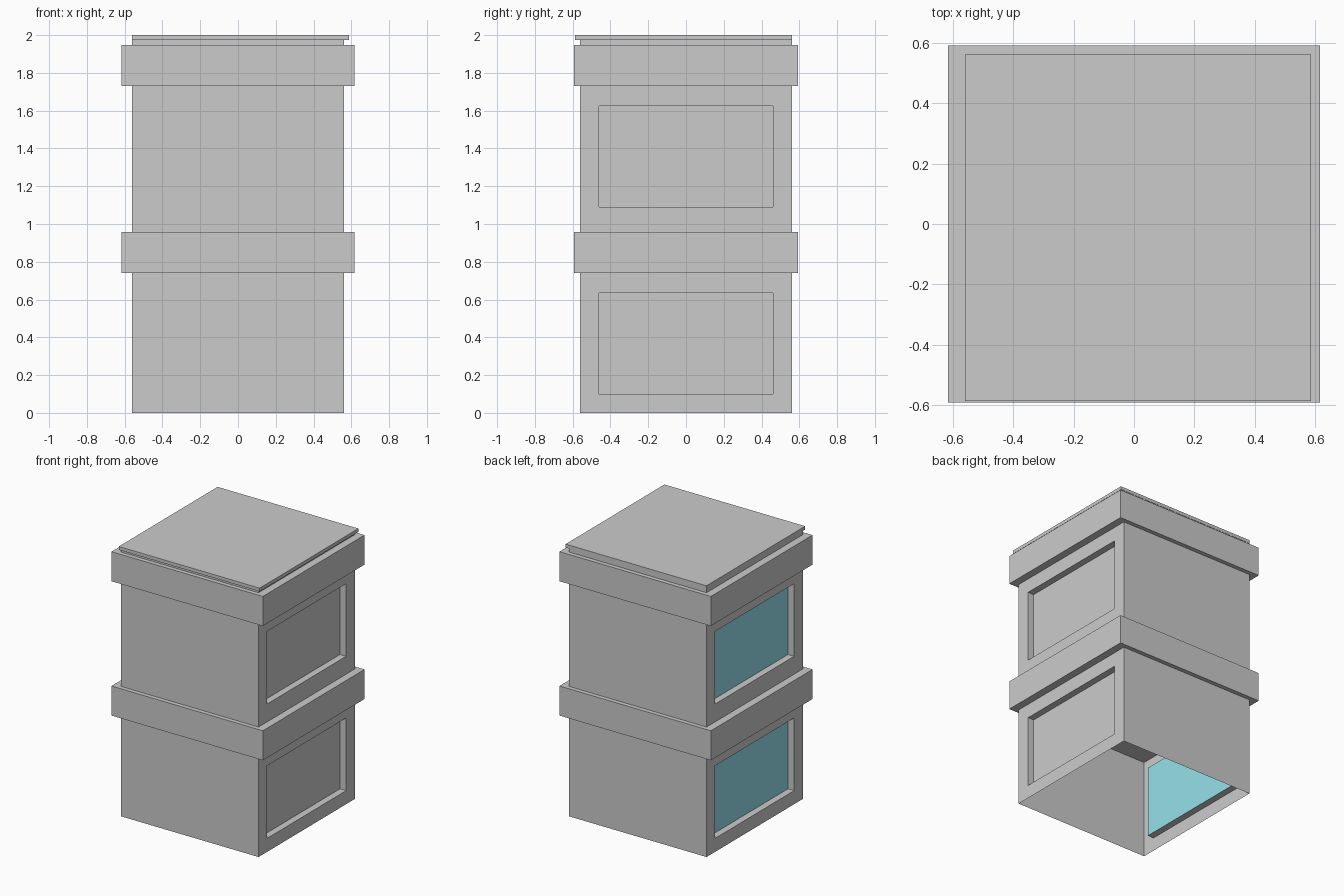
import bpy, bmesh

if "Cube" in bpy.data.objects:
    bpy.data.objects.remove(bpy.data.objects["Cube"])

W = 0.56          # half width of the body
DEPTH = 0.05      # window recess depth
STEP = 0.99       # height of one tier


def make_object(name, bm, colour=None):
    mesh = bpy.data.meshes.new(name)
    bm.to_mesh(mesh)
    bm.free()
    obj = bpy.data.objects.new(name, mesh)
    bpy.context.collection.objects.link(obj)
    if colour:
        mat = bpy.data.materials.get(colour[0]) or bpy.data.materials.new(colour[0])
        mat.diffuse_color = colour[1]
        mat.use_nodes = True
        mat.node_tree.nodes["Principled BSDF"].inputs["Base Color"].default_value = mat.diffuse_color
        mesh.materials.append(mat)
    return obj


def box(name, x0, x1, y0, y1, z0, z1, colour=None):
    bm = bmesh.new()
    bmesh.ops.create_cube(bm, size=1)
    for v in bm.verts:
        v.co.x = x1 if v.co.x > 0 else x0
        v.co.y = y1 if v.co.y > 0 else y0
        v.co.z = z1 if v.co.z > 0 else z0
    return make_object(name, bm, colour)


def side_ring(bm, x, half_y, z0, z1):
    pts = [(-half_y, z0), (half_y, z0), (half_y, z1), (-half_y, z1)]
    return [bm.verts.new((x, y, z)) for y, z in pts]


def tier_walls(name, z0, z1, win0, win1):
    """Thin open-ended walls with a recessed opening on the left and right."""
    bm = bmesh.new()
    outer = {}
    for s in (-1, 1):
        rings = [side_ring(bm, s * W, W, z0, z1),
                 side_ring(bm, s * W, 0.46, win0, win1),
                 side_ring(bm, s * (W - DEPTH), 0.46, win0, win1)]
        for a, b in zip(rings, rings[1:]):
            for i in range(4):
                j = (i + 1) % 4
                quad = (a[i], a[j], b[j], b[i])
                bm.faces.new(quad if s > 0 else quad[::-1])
        outer[s] = rings[0]
    l, r = outer[-1], outer[1]
    bm.faces.new((l[0], r[0], r[3], l[3]))   # front
    bm.faces.new((r[1], l[1], l[2], r[2]))   # back
    return make_object(name, bm)


def panel(name, s, win0, win1, colour=None):
    bm = bmesh.new()
    ring = side_ring(bm, s * (W - DEPTH), 0.46, win0, win1)
    bm.faces.new(ring if s > 0 else ring[::-1])
    return make_object(name, bm, colour)


TEAL = ("teal", (0.3, 0.75, 0.83, 1))
DARK = ("dark_grey", (0.6, 0.6, 0.6, 1))

# Two stacked tiers, each with walls, two window panels and a band
for i, label in enumerate(("lower", "upper")):
    z = i * STEP
    top = (STEP, 1.975)[i]
    tier_walls(label + "_walls", z, top, z + 0.10, z + 0.635)
    panel(label + "_right_panel", 1, z + 0.10, z + 0.635)
    panel(label + "_left_panel", -1, z + 0.10, z + 0.635, TEAL)
    box(label + "_band", -0.617, 0.617, -0.592, 0.592, z + 0.74, z + 0.958)

# Slightly offset lid
box("lid", -0.56, 0.588, -0.588, 0.562, 1.975, 2.0, DARK)
